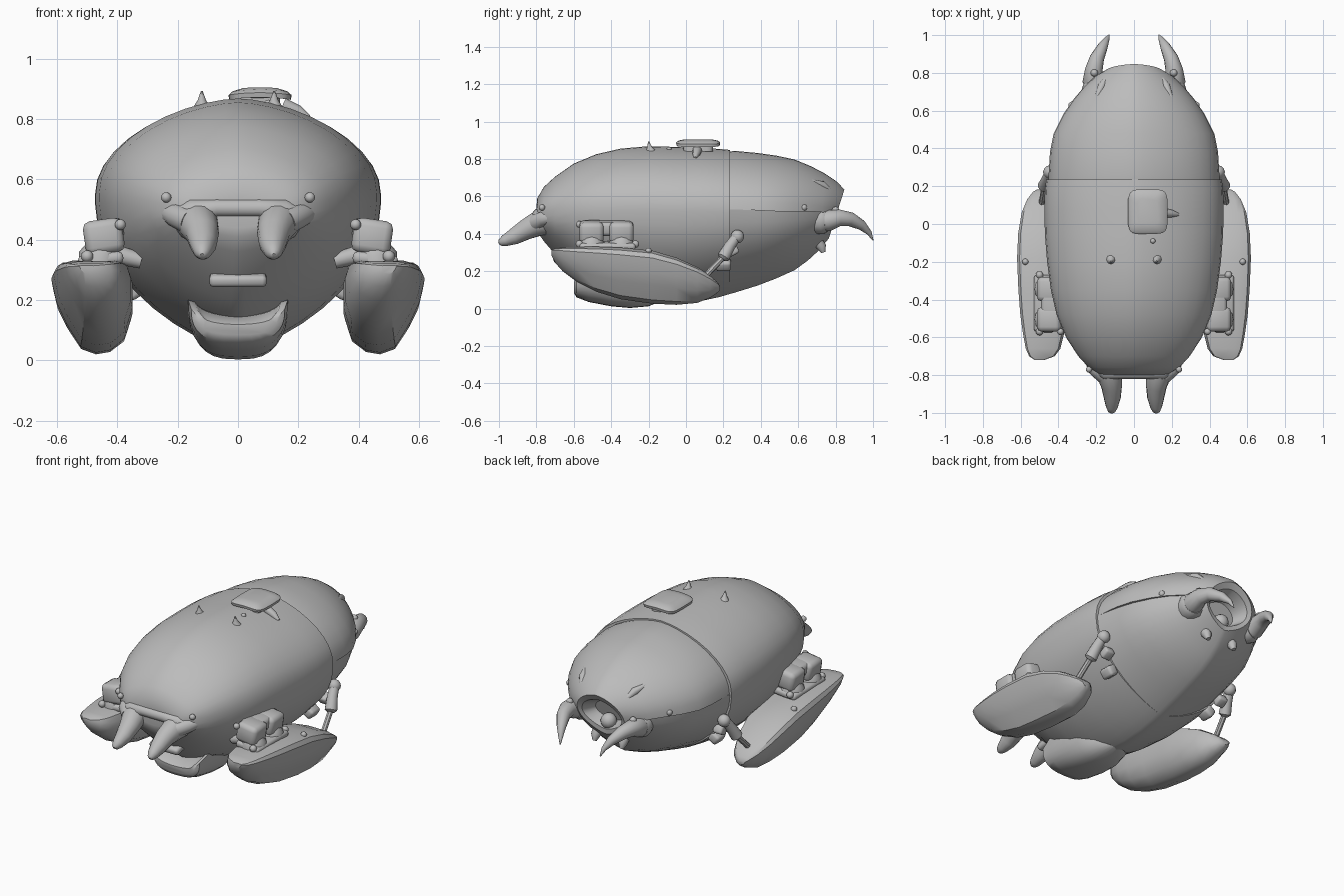
import bpy, bmesh, math
from mathutils import Vector

grey = bpy.data.materials.new("hull grey")
grey.diffuse_color = (0.5, 0.5, 0.5, 1)


def finish(name, bm, angle=40):
    bmesh.ops.remove_doubles(bm, verts=bm.verts, dist=1e-5)
    bmesh.ops.recalc_face_normals(bm, faces=bm.faces)
    me = bpy.data.meshes.new(name)
    bm.to_mesh(me)
    bm.free()
    ob = bpy.data.objects.new(name, me)
    bpy.context.collection.objects.link(ob)
    me.materials.append(grey)
    bpy.ops.object.select_all(action='DESELECT')
    ob.select_set(True)
    bpy.context.view_layer.objects.active = ob
    bpy.ops.object.shade_smooth_by_angle(angle=math.radians(angle))
    return ob


def loft(name, rings, angle=40):
    """Skin a list of equal-length point rings and cap both ends."""
    bm = bmesh.new()
    vs = [[bm.verts.new(p) for p in r] for r in rings]
    n = len(vs[0])
    for a, b in zip(vs, vs[1:]):
        for i in range(n):
            j = (i + 1) % n
            bm.faces.new((a[i], a[j], b[j], b[i]))
    bm.faces.new(vs[0])
    bm.faces.new(vs[-1])
    return finish(name, bm, angle)


def hull(y, w, top, bot, mid, tilt=0, under=1.0, drop=.03, n=20):
    """Hull section: domed back, short side wall, keeled belly narrowed by under."""
    pts = []
    low = mid - drop
    for half, base, h, p in ((0, mid, top - mid, 1.22), (1, low, low - bot, 1.5)):
        for i in range(n + 1):
            a = math.pi * (half + i / n)
            c, z = math.cos(a), base + math.sin(a) * h
            c = math.copysign(abs(c) ** p, c) * (under if half else 1)
            pts.append((w * c, y + tilt * (z - mid), z))
    return pts


def scoop(y, w, top, bot, dip, n=16):
    """Crescent section: full bowl below, hollow above."""
    low, high = [], []
    for i in range(n + 1):
        a = math.pi * i / n
        c, s = math.cos(a), math.sin(a)
        low.append((-w * math.copysign(abs(c) ** .7, c), y, top - (top - bot) * s ** .75))
        if 0 < i < n:
            high.append((w * .88 * c, y, top + .004 - dip * s))
    return low + high


def tube(name, path, n=12, angle=40):
    """Tapered tube along (x, y, z, radius) points."""
    P = [Vector(p[:3]) for p in path]
    rings = []
    for i, p in enumerate(P):
        t = (P[min(i + 1, len(P) - 1)] - P[max(i - 1, 0)]).normalized()
        u = t.cross(Vector((0, 0, 1)) if abs(t.z) < .9 else Vector((0, 1, 0))).normalized()
        v = u.cross(t)
        rings.append([p + path[i][3] * (math.cos(2 * math.pi * k / n) * u
                                        + math.sin(2 * math.pi * k / n) * v) for k in range(n)])
    return loft(name, rings, angle)


def ball(name, c, r):
    bm = bmesh.new()
    bmesh.ops.create_uvsphere(bm, u_segments=12, v_segments=8, radius=r)
    bmesh.ops.translate(bm, vec=c, verts=bm.verts)
    return finish(name, bm, 60)


def box(name, c, size, rot=(0, 0, 0), bevel=.015):
    bm = bmesh.new()
    bmesh.ops.create_cube(bm, size=1)
    bmesh.ops.scale(bm, vec=size, verts=bm.verts)
    bmesh.ops.bevel(bm, geom=bm.edges[:], offset=bevel, segments=2, affect='EDGES', profile=.5)
    ob = finish(name, bm, 50)
    ob.location, ob.rotation_euler = c, rot
    return ob


# Front shell: y, half width, top, bottom, widest height
front = [(-.80, .11, .54, .44, .49), (-.795, .18, .59, .41, .505), (-.76, .24, .65, .36, .52),
         (-.70, .295, .705, .29, .53), (-.60, .36, .775, .195, .545), (-.48, .41, .825, .115, .55),
         (-.35, .44, .855, .065, .555), (-.20, .46, .868, .035, .555), (-.05, .472, .864, .028, .55),
         (.08, .474, .86, .04, .55), (.18, .472, .853, .062, .545), (.235, .465, .848, .078, .54),
         (.235, .44, .82, .1, .54)]
loft("front_shell", [hull(*s) for s in front])

# Rear shell: belly flush with the front, hood rim above, hollow tail opening
rear = [(.20, .452, .835, .068, .53, 0, 1.025), (.26, .452, .843, .085, .53, 0, 1.0),
        (.38, .445, .832, .122, .525, 0, .975), (.48, .425, .818, .16, .52, 0, .965),
        (.58, .375, .797, .205, .52, 0, .965), (.66, .32, .76, .255, .52, .04, .965),
        (.725, .265, .72, .305, .515, .1, .965), (.775, .21, .675, .345, .51, .22, .97),
        (.805, .155, .635, .375, .505, .32), (.795, .13, .60, .405, .50, .32), (.71, .10, .56, .43, .49, .32)]
loft("rear_shell", [hull(*s, drop=0) for s in rear], 30)

# Chin scoop under the nose, hollow on top
chin = [(-.60, .13, .14, .085, .025), (-.585, .155, .17, .06, .045), (-.52, .165, .20, .035, .06),
        (-.40, .167, .205, .012, .05), (-.30, .16, .20, .003, .03), (-.20, .125, .17, .012, .01),
        (-.13, .05, .10, .04, .005)]
loft("chin_scoop", [scoop(*s) for s in chin])
box("chin_step", (0, -.665, .27), (.19, .09, .04), (.25, 0, 0), .014)

# Nose bridge between the fangs
tube("nose_bridge", [(-.20, -.76, .48, .03), (-.15, -.785, .495, .04), (-.07, -.79, .505, .03),
                     (.07, -.79, .505, .03), (.15, -.785, .495, .04), (.20, -.76, .48, .03)])

# Roof hatch: rounded square domed plate on a stem
hatch = []
for z, g in ((.84, -.035), (.870, -.035), (.872, 0), (.888, .003), (.898, -.01), (.905, -.045)):
    ring = []
    for i in range(24):
        a = 2 * math.pi * i / 24
        c, s = math.cos(a), math.sin(a)
        x = (.102 + g) * math.copysign(abs(c) ** .4, c)
        ring.append((.073 + x, .065 + (.115 + g) * math.copysign(abs(s) ** .4, s), z - .8 * x * x * (z > .871)))
    hatch.append(ring)
loft("roof_hatch", hatch)
tube("hatch_hinge", [(.15, .06, .845, .025), (.20, .055, .825, .02), (.235, .05, .805, .008)])
ball("hatch_latch", (.10, -.09, .85), .014)

# Float pod sections: y, inner x, outer x, top, bottom
pod = [(-.72, .475, .525, .315, .285), (-.70, .42, .555, .322, .245), (-.66, .39, .573, .327, .20),
       (-.58, .37, .588, .33, .14), (-.48, .355, .602, .331, .09), (-.35, .35, .612, .326, .05),
       (-.18, .35, .619, .31, .026), (-.05, .355, .613, .272, .02), (.06, .38, .595, .222, .03),
       (.13, .41, .566, .175, .058), (.17, .45, .535, .14, .085), (.182, .475, .515, .12, .1)]
pod_shape = [(0, .45), (0, .75), (.06, .95), (.2, 1), (.78, 1), (.95, .95), (1, .86), (.94, .6),
             (.82, .35), (.64, .07), (.45, 0), (.27, .03), (.09, .17)]

for s, side in ((1, "right"), (-1, "left")):
    def n(part):
        return side + "_" + part

    loft(n("float_pod"), [[(s * (a + u * (b - a)), y, lo + v * (hi - lo)) for u, v in pod_shape]
                          for y, a, b, hi, lo in pod], 35)
    ball(n("pod_rivet"), (s * .575, -.2, .308), .017)

    # Pod mount: base, two lobes, collars and pins
    box(n("mount_base"), (s * .455, -.42, .335), (.15, .30, .04), (0, s * .1, 0))
    for y in (-.505, -.345):
        box(n("mount_lobe"), (s * .445, y, .41), (.13, .13, .115), (0, s * .15, 0), .025)
        tube(n("mount_collar"), [(s * .46, y, .31, .07), (s * .455, y, .35, .072), (s * .45, y, .375, .055)], 14)
        tube(n("mount_pin"), [(s * .32, y, .33, .026), (s * .38, y, .345, .03), (s * .43, y, .36, .03)])
    box(n("mount_link"), (s * .435, -.425, .43), (.11, .22, .075), (0, s * .15, 0), .02)
    for y in (-.57, -.27):
        ball(n("mount_bolt"), (s * .50, y, .345), .02)
    ball(n("mount_knob"), (s * .39, -.57, .45), .018)

    # Rear strut between hull and pod
    ball(n("strut_joint"), (s * .445, .275, .385), .036)
    tube(n("strut_sleeve"), [(s * .447, .275, .39, .026), (s * .46, .235, .335, .03),
                             (s * .475, .20, .275, .035), (s * .477, .193, .265, .02)])
    tube(n("strut_rod"), [(s * .474, .20, .275, .016), (s * .49, .10, .17, .016)], 8)
    box(n("strut_bracket"), (s * .40, .25, .31), (.06, .06, .05), (.5, 0, 0), .012)
    box(n("belly_lug"), (s * .345, .20, .235), (.06, .08, .06), (0, s * .6, 0), .015)

    # Front fang and cheek
    tube(n("fang"), [(s * .145, -.74, .465, .07), (s * .13, -.80, .45, .066), (s * .118, -.86, .42, .055),
                     (s * .115, -.92, .385, .045), (s * .117, -.97, .362, .031), (s * .118, -.992, .352, .02),
                     (s * .118, -1, .347, .008)], 14)
    tube(n("cheek"), [(s * .235, -.71, .49, .03), (s * .205, -.765, .48, .04), (s * .16, -.80, .46, .045)])

    # Tail horn with its socket
    tube(n("tail_horn"), [(s * .20, .70, .46, .05), (s * .215, .76, .47, .058), (s * .212, .82, .485, .046),
                          (s * .195, .88, .477, .038), (s * .165, .94, .445, .027),
                          (s * .143, .98, .405, .014), (s * .132, 1, .365, .003)], 14)
    tube(n("horn_socket"), [(s * .19, .68, .47, .07), (s * .205, .735, .47, .074), (s * .21, .755, .47, .06)], 14)
    ball(n("horn_knob"), (s * .21, .80, .525), .02)
    tube(n("tail_spur"), [(s * .09, .70, .36, .03), (s * .09, .725, .33, .026), (s * .09, .735, .30, .012)])
    tube(n("hood_ridge"), [(s * .20, .66, .685, .01), (s * .17, .73, .66, .022), (s * .135, .79, .61, .01)])

    # Rivets and roof thorns
    ball(n("nose_rivet"), (s * .238, -.77, .54), .017)
    ball(n("tail_rivet"), (s * .33, .63, .54), .018)
    tube(n("roof_thorn"), [(s * .12, -.19, .84, .028), (s * .12, -.195, .862, .014), (s * .12, -.20, .893, .003)], 8)

# Core inside the tail opening
ball("tail_core", (0, .73, .44), .045)
